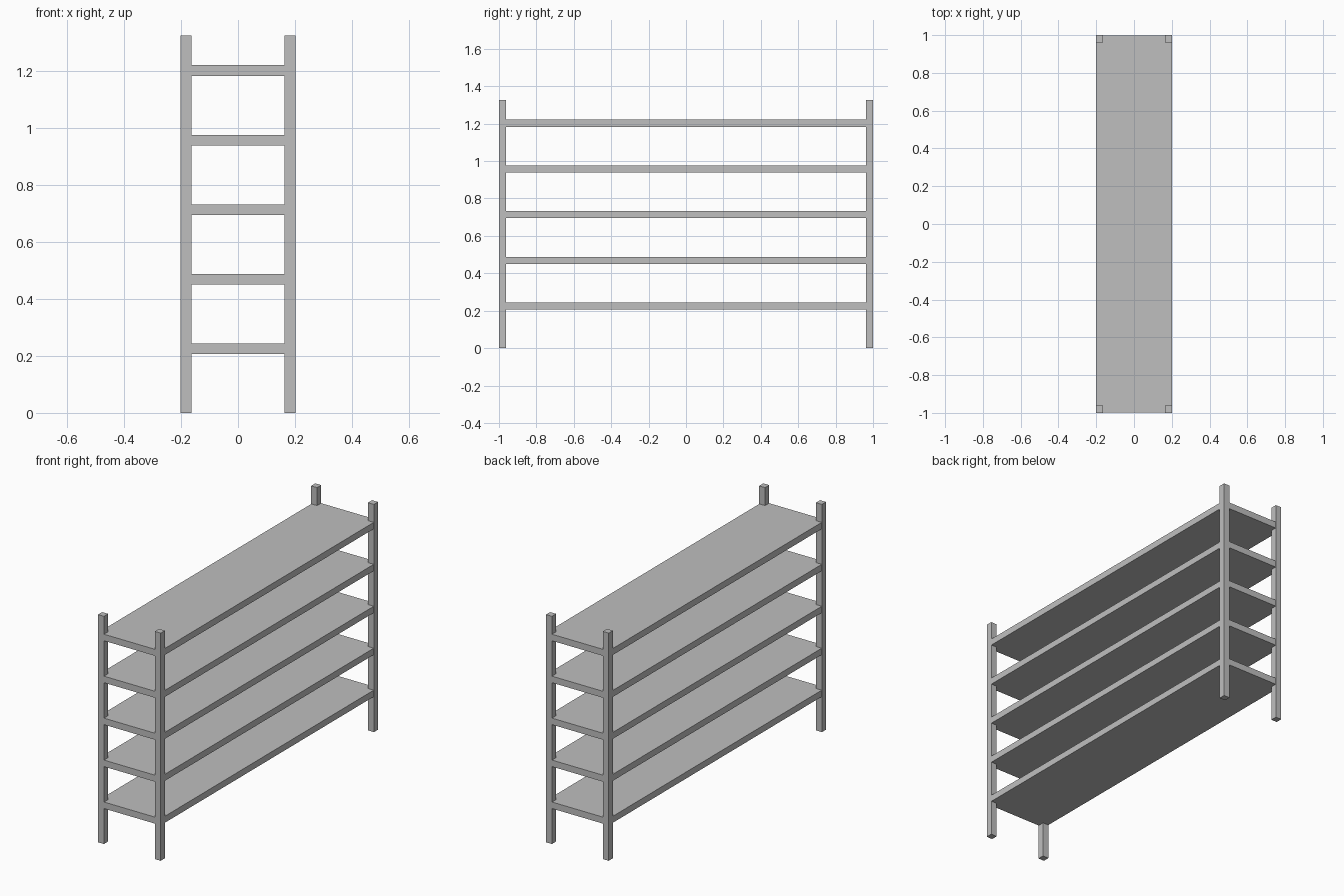
import bpy

cube = bpy.data.objects.get("Cube")
if cube:
    bpy.data.objects.remove(cube, do_unlink=True)

# Overall dimensions
HALF_X, HALF_Y, HEIGHT = 0.202, 1.0, 1.326
POST = 0.038
BOARD = 0.038
LOWEST, SPACING, COUNT = 0.225, 0.2443, 5

grey = bpy.data.materials.new("light grey")
grey.use_nodes = True
colour = (0.52, 0.52, 0.52, 1)
grey.diffuse_color = colour
grey.node_tree.nodes["Principled BSDF"].inputs["Base Color"].default_value = colour


def box(name, centre, size):
    bpy.ops.mesh.primitive_cube_add(size=1, location=centre)
    part = bpy.context.object
    part.name = name
    part.scale = size
    bpy.ops.object.transform_apply(location=False, rotation=False, scale=True)
    part.data.materials.append(grey)
    return part


# Four corner posts
for x_side, x_name in ((-1, "right"), (1, "left")):
    for y_side, y_name in ((-1, "front"), (1, "back")):
        box(f"{y_name}_{x_name}_post",
            (x_side * (HALF_X - POST / 2), y_side * (HALF_Y - POST / 2), HEIGHT / 2),
            (POST, POST, HEIGHT))

# Evenly spaced shelves, a hair inside the post faces
for i in range(COUNT):
    box(f"shelf_{i + 1}", (0, 0, LOWEST + i * SPACING),
        (2 * HALF_X - 0.002, 2 * HALF_Y - 0.002, BOARD))
